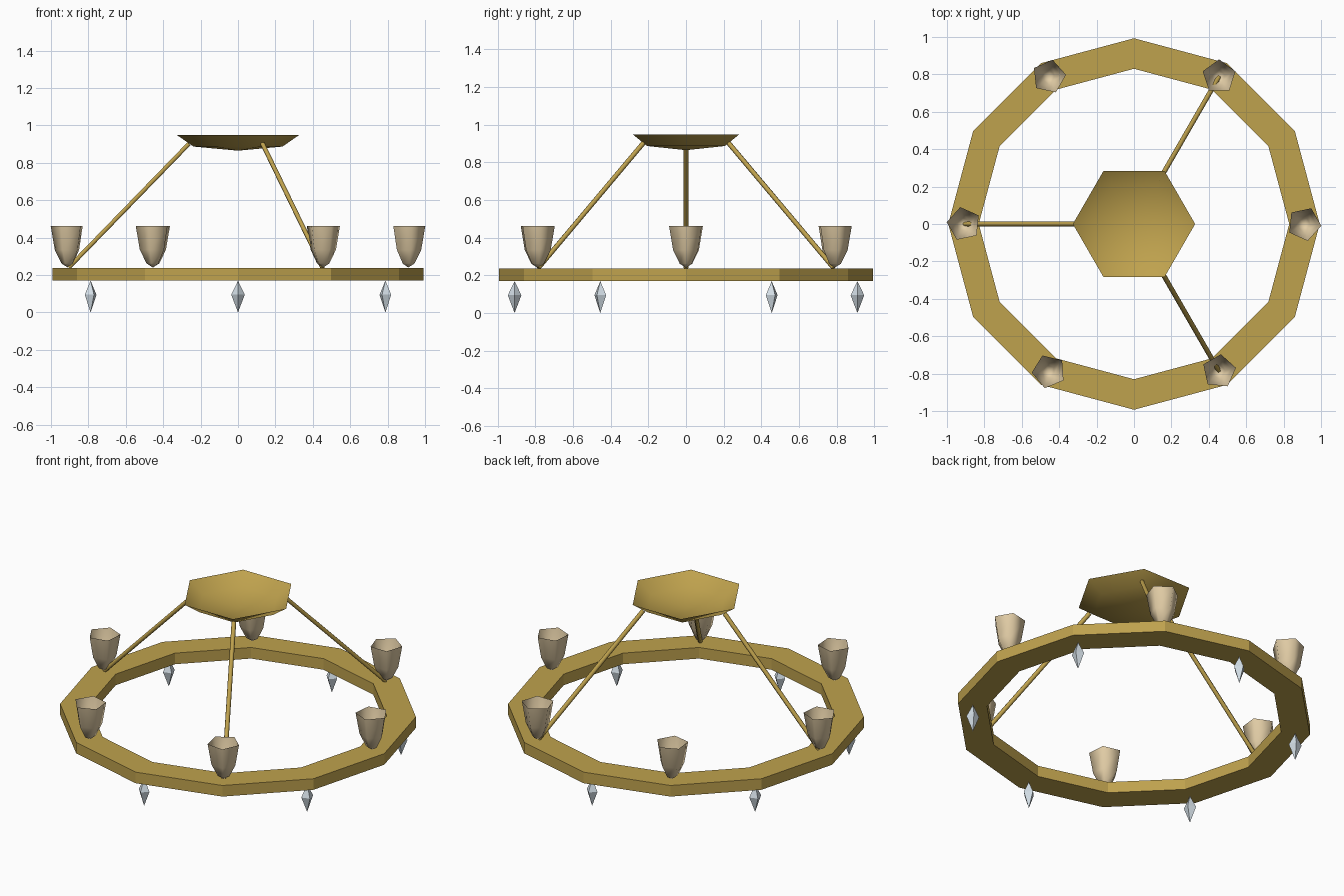
import bpy, bmesh, math
from mathutils import Vector

if "Cube" in bpy.data.objects:
    bpy.data.objects.remove(bpy.data.objects["Cube"])


def material(name, rgb):
    m = bpy.data.materials.new(name)
    m.diffuse_color = (*rgb, 1)
    m.use_nodes = True
    m.node_tree.nodes["Principled BSDF"].inputs["Base Color"].default_value = m.diffuse_color
    return m


brass = material("aged_brass", (0.52, 0.36, 0.075))
glass = material("cream_glass", (0.76, 0.61, 0.38))
crystal = material("pale_crystal", (0.66, 0.74, 0.80))


def lathe(name, profile, sides, mat, loc=(0, 0, 0), phase=0.0, closed=False, smooth=None):
    """Spin a (radius, z) profile; radius 0 becomes a single point."""
    bm = bmesh.new()
    rings = []
    for r, z in profile:
        if r == 0:
            rings.append([bm.verts.new((0, 0, z))] * sides)
        else:
            rings.append([bm.verts.new((r * math.cos(phase + math.tau * i / sides),
                                        r * math.sin(phase + math.tau * i / sides), z))
                          for i in range(sides)])
    pairs = list(zip(rings, rings[1:]))
    if closed:
        pairs.append((rings[-1], rings[0]))
    for a, b in pairs:
        for i in range(sides):
            j = (i + 1) % sides
            bm.faces.new(list(dict.fromkeys((a[i], a[j], b[j], b[i]))))
    if closed or (profile[0][0] == 0 and profile[-1][0] == 0):
        bmesh.ops.recalc_face_normals(bm, faces=bm.faces[:])
    mesh = bpy.data.meshes.new(name)
    bm.to_mesh(mesh)
    bm.free()
    mesh.materials.append(mat)
    ob = bpy.data.objects.new(name, mesh)
    ob.location = loc
    bpy.context.collection.objects.link(ob)
    if smooth:
        bpy.ops.object.select_all(action='DESELECT')
        ob.select_set(True)
        bpy.context.view_layer.objects.active = ob
        bpy.ops.object.shade_smooth_by_angle(angle=math.radians(smooth))
    return ob


def polar(r, deg, z):
    a = math.radians(deg)
    return Vector((r * math.cos(a), r * math.sin(a), z))


# Twelve-sided hoop
lathe("hoop", [(0.993, 0.17), (0.993, 0.238), (0.83, 0.238), (0.83, 0.17)],
      12, brass, closed=True)

# Open shallow ceiling bowl
lathe("ceiling_bowl", [(0, 0.865), (0.238, 0.887), (0.327, 0.949)], 6, brass, smooth=75)

# Three slanted support rods
for n, deg in enumerate((60, 180, 300)):
    low, high = polar(0.905, deg, 0.24), polar(0.262, deg, 0.902)
    span = high - low
    rod = lathe(f"support_rod_{n + 1}",
                [(0, 0), (0.013, 0), (0.013, span.length), (0, span.length)],
                6, brass, loc=low, smooth=65)
    rod.rotation_euler = span.to_track_quat('Z', 'Y').to_euler()

# Five-sided open glass shades, each turned a little differently
for n, turn in enumerate((66, 18, 6, 30, 40, 12)):
    lathe(f"glass_shade_{n + 1}",
          [(0, 0.24), (0.034, 0.262), (0.07, 0.335), (0.092, 0.463)],
          5, glass, loc=polar(0.91, 60 * n, 0), phase=math.radians(turn), smooth=75)

# Hanging crystal drops between the shades
for n in range(6):
    deg = 30 + 60 * n
    lathe(f"crystal_drop_{n + 1}", [(0, 0), (0.036, 0.095), (0, 0.17)],
          4, crystal, loc=polar(0.91, deg, 0), phase=math.radians(deg))
